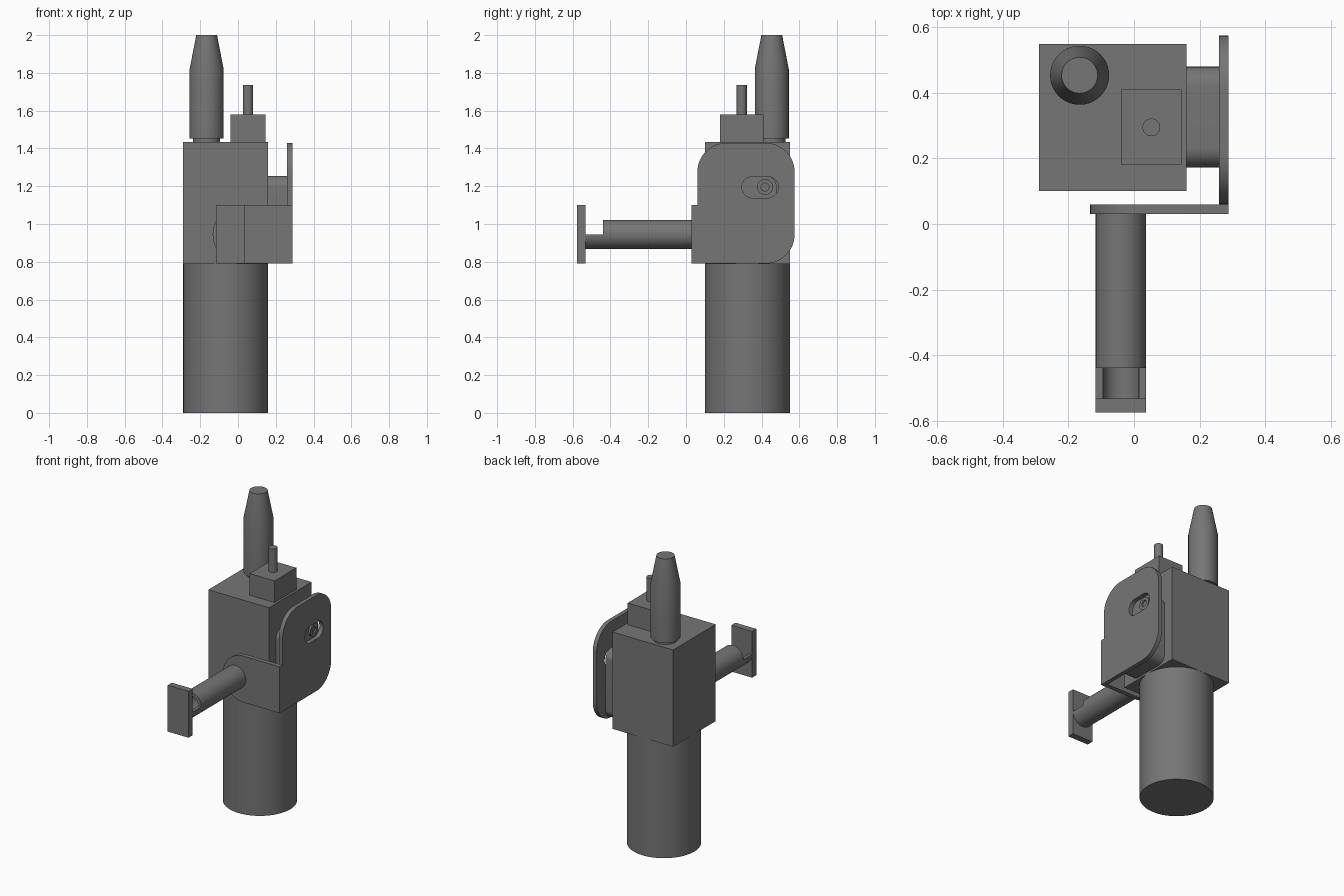
import bpy, bmesh, math

cube = bpy.data.objects.get("Cube")
if cube:
    bpy.data.objects.remove(cube, do_unlink=True)

grey = bpy.data.materials.new("dark_grey")
grey.use_nodes = True
COLOUR = (0.18, 0.18, 0.18, 1.0)
grey.diffuse_color = COLOUR
grey.node_tree.nodes["Principled BSDF"].inputs["Base Color"].default_value = COLOUR

# How a flat point (u, v) at height w sits in space for each extrusion axis
PLACE = {
    "X": lambda u, v, w: (w, u, v),
    "Y": lambda u, v, w: (u, w, v),
    "Z": lambda u, v, w: (u, v, w),
}


def loft(name, axis, rings):
    """Skin a list of (outline, height) rings and cap both ends."""
    bm = bmesh.new()
    loops = [[bm.verts.new(PLACE[axis](u, v, w)) for u, v in outline]
             for outline, w in rings]
    n = len(loops[0])
    for a, b in zip(loops, loops[1:]):
        for i in range(n):
            j = (i + 1) % n
            bm.faces.new((a[i], a[j], b[j], b[i]))
    bm.faces.new(loops[0])
    bm.faces.new(loops[-1])
    bmesh.ops.recalc_face_normals(bm, faces=bm.faces)
    mesh = bpy.data.meshes.new(name)
    bm.to_mesh(mesh)
    bm.free()
    mesh.materials.append(grey)
    obj = bpy.data.objects.new(name, mesh)
    bpy.context.collection.objects.link(obj)
    return obj


def circle(cu, cv, r, n=64):
    return [(cu + r * math.cos(2 * math.pi * i / n),
             cv + r * math.sin(2 * math.pi * i / n)) for i in range(n)]


def turned(name, axis, centre, profile):
    """Round part from a (radius, height) profile."""
    return loft(name, axis, [(circle(*centre, r), w) for r, w in profile])


def rounded(corners, steps=14):
    """Outline from (u, v, radius) right-angle corners."""
    out = []
    n = len(corners)
    for i, (u, v, r) in enumerate(corners):
        if r == 0:
            out.append((u, v))
            continue
        pu, pv, _ = corners[i - 1]
        nu, nv, _ = corners[(i + 1) % n]
        lp, ln = math.hypot(pu - u, pv - v), math.hypot(nu - u, nv - v)
        a = ((pu - u) / lp * r, (pv - v) / lp * r)
        b = ((nu - u) / ln * r, (nv - v) / ln * r)
        cu, cv = u + a[0] + b[0], v + a[1] + b[1]
        for k in range(steps + 1):
            t = k / steps * math.pi / 2
            out.append((cu - b[0] * math.cos(t) - a[0] * math.sin(t),
                        cv - b[1] * math.cos(t) - a[1] * math.sin(t)))
    return out


def rect(u0, u1, v0, v1, r=0):
    return rounded([(u0, v0, r), (u1, v0, r), (u1, v1, r), (u0, v1, r)])


def slab(name, axis, outline, w0, w1):
    return loft(name, axis, [(outline, w0), (outline, w1)])


def cut(obj, cutter):
    cutter.hide_render = True
    mod = obj.modifiers.new("cut", "BOOLEAN")
    mod.operation, mod.solver, mod.object = "DIFFERENCE", "EXACT", cutter
    bpy.context.view_layer.objects.active = obj
    bpy.ops.object.modifier_apply(modifier=mod.name)
    bpy.data.objects.remove(cutter, do_unlink=True)


parts = []

# Main column: round base with square housing
parts.append(turned("base_cylinder", "Z", (-0.065, 0.325), [(0.225, 0), (0.225, 0.79)]))
parts.append(slab("housing", "Z", rect(-0.29, 0.16, 0.10, 0.55), 0.787, 1.435))

# Tapered nozzle on a narrow neck
parts.append(turned("nozzle", "Z", (-0.166, 0.454),
                    [(0.072, 1.43), (0.072, 1.453), (0.09, 1.453),
                     (0.09, 1.82), (0.055, 2.0)]))

# Small block with pin
parts.append(slab("top_block", "Z", rect(-0.04, 0.145, 0.18, 0.41), 1.43, 1.58))
parts.append(turned("top_pin", "Z", (0.053, 0.295), [(0.027, 1.575), (0.027, 1.737)]))

# Spacer between housing and bracket
parts.append(slab("spacer", "X", rect(0.172, 0.48, 0.80, 1.255, 0.06), 0.155, 0.26))

# Bracket side plate with adjusting slot
R = 0.155
side = slab("bracket_side", "X",
            rounded([(0.03, 0.79, 0), (0.575, 0.79, R), (0.575, 1.43, R),
                     (0.06, 1.43, R), (0.06, 1.10, 0), (0.03, 1.10, 0)]), 0.26, 0.288)
cut(side, slab("slot_cutter", "X", rect(0.296, 0.489, 1.138, 1.25, 0.0555), 0.2, 0.35))
parts.append(side)

# Bracket front plate, rounded at its free end
parts.append(slab("bracket_front", "Y",
                  rounded([(0.26, 0.79, 0), (0.26, 1.10, 0),
                           (-0.134, 1.10, 0.1549), (-0.134, 0.79, 0.1549)]), 0.03, 0.06))

# Clamp screw seen through the slot
parts.append(turned("clamp_screw", "X", (0.418, 1.195),
                    [(0.042, 0.25), (0.042, 0.272), (0.021, 0.272), (0.021, 0.262)]))

# Hollow arm with its upper half cut away near the foot
arm = turned("arm_tube", "Y", (-0.04, 0.945), [(0.077, -0.535), (0.077, 0.03)])
cut(arm, turned("bore_cutter", "Y", (-0.04, 0.945), [(0.055, -0.6), (0.055, 0.02)]))
cut(arm, slab("notch_cutter", "Y", rect(-0.2, 0.12, 0.9452, 1.2), -0.6, -0.44))
parts.append(arm)

# Foot plate at the end of the arm
parts.append(slab("foot_plate", "Y", rect(-0.117, 0.037, 0.79, 1.10), -0.576, -0.532))

# Smooth the curved sides, keep edges sharp
bpy.ops.object.select_all(action="DESELECT")
for obj in parts:
    obj.select_set(True)
bpy.context.view_layer.objects.active = parts[0]
bpy.ops.object.shade_smooth_by_angle(angle=math.radians(30))
